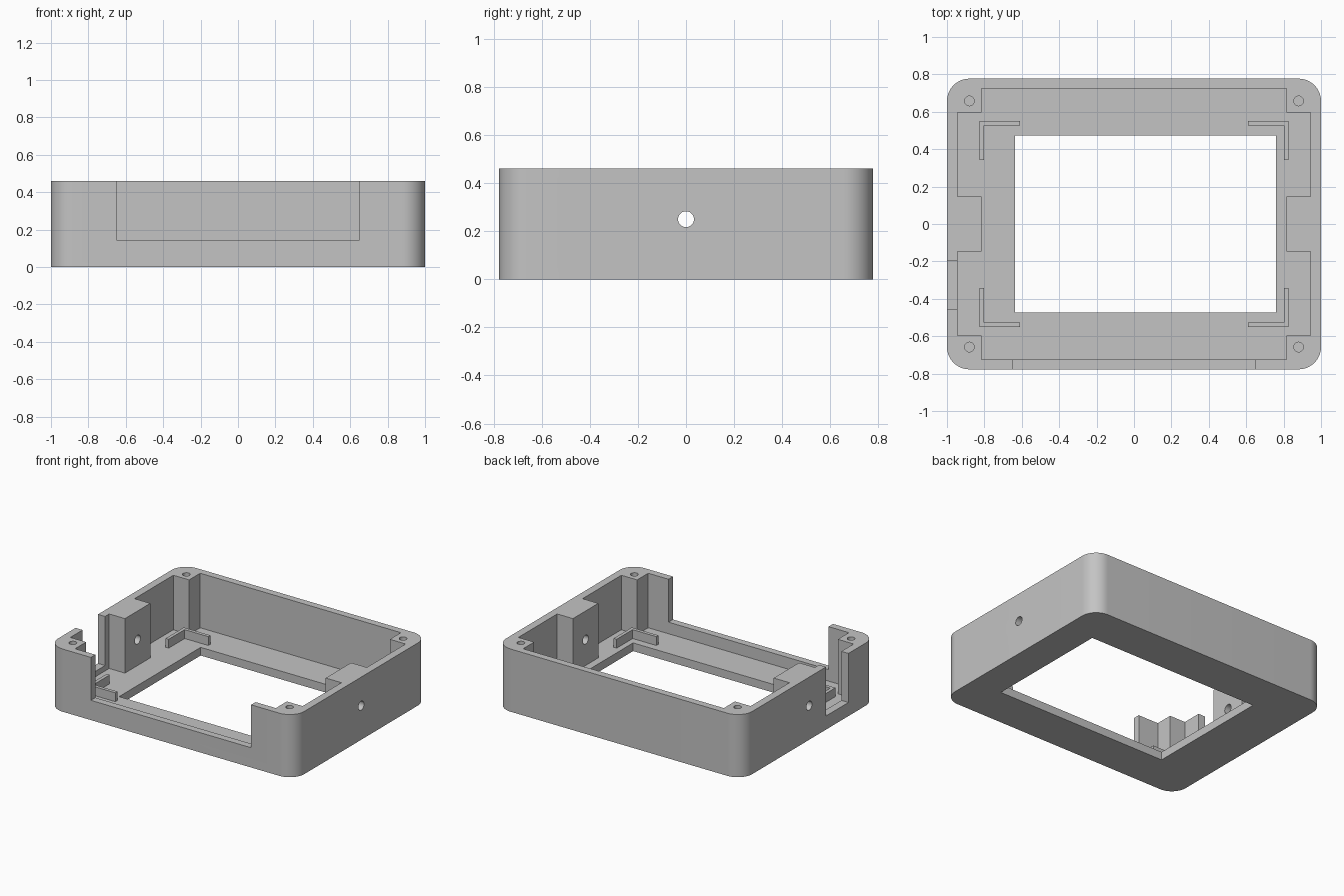
import bpy, bmesh, math
from mathutils import Matrix

if "Cube" in bpy.data.objects:
    bpy.data.objects.remove(bpy.data.objects["Cube"], do_unlink=True)

grey = bpy.data.materials.new("plain grey")
grey.use_nodes = True
grey.diffuse_color = (0.55, 0.55, 0.55, 1)
grey.node_tree.nodes["Principled BSDF"].inputs["Base Color"].default_value = (0.55, 0.55, 0.55, 1)

QUADRANTS = [(1, 1), (-1, 1), (-1, -1), (1, -1)]
HALF_X, HALF_Y, TOP, FLOOR = 1.0, 0.777, 0.46, 0.06


def finish(name, bm):
    bmesh.ops.recalc_face_normals(bm, faces=bm.faces)
    mesh = bpy.data.meshes.new(name)
    bm.to_mesh(mesh)
    bm.free()
    mesh.materials.append(grey)
    ob = bpy.data.objects.new(name, mesh)
    bpy.context.scene.collection.objects.link(ob)
    return ob


def prism(name, outline, z0, z1):
    """Extrude a flat outline from z0 to z1."""
    bm = bmesh.new()
    face = bm.faces.new([bm.verts.new((x, y, z0)) for x, y in outline])
    side = bmesh.ops.extrude_face_region(bm, geom=[face])
    verts = [g for g in side["geom"] if isinstance(g, bmesh.types.BMVert)]
    bmesh.ops.translate(bm, verts=verts, vec=(0, 0, z1 - z0))
    return finish(name, bm)


def box(name, x0, x1, y0, y1, z0, z1):
    return prism(name, [(x0, y0), (x1, y0), (x1, y1), (x0, y1)], z0, z1)


def cylinder(name, radius, depth, matrix):
    bm = bmesh.new()
    bmesh.ops.create_cone(bm, cap_ends=True, segments=32, radius1=radius,
                          radius2=radius, depth=depth, matrix=matrix)
    return finish(name, bm)


def mirrored(quarter):
    """Repeat a quarter outline (listed counter-clockwise) in all quadrants."""
    pts = []
    for sx, sy in QUADRANTS:
        part = [(x * sx, y * sy) for x, y in quarter]
        pts += part if sx * sy > 0 else part[::-1]
    return pts


# Outer body with rounded vertical corners
R = 0.12
corner = [(HALF_X - R + R * math.cos(a), HALF_Y - R + R * math.sin(a))
          for a in [math.pi / 2 * i / 16 for i in range(17)]]
body = prism("enclosure_body", mirrored(corner), 0, TOP)

# Cavity outline leaves four corner posts and two side blocks standing
pocket = [(0.815, 0.147), (0.943, 0.147), (0.943, 0.597), (0.815, 0.597), (0.815, 0.725)]
cutters = [
    prism("cavity_cutter", mirrored(pocket), FLOOR, 0.6),
    box("window_cutter", -0.635, 0.76, -0.472, 0.474, -0.1, 0.2),
    box("front_opening_cutter", -0.65, 0.65, -0.9, -0.7, 0.145, 0.6),
    box("side_opening_cutter", -1.1, -0.9, -0.455, -0.195, 0.1, 0.6),
    cylinder("side_hole_cutter", 0.033, 2.4,
             Matrix.Translation((0, 0, 0.25)) @ Matrix.Rotation(math.pi / 2, 4, "Y")),
]
# Blind screw holes in the posts
for sx, sy in QUADRANTS:
    cutters.append(cylinder("screw_hole_cutter", 0.026, 0.4,
                            Matrix.Translation((0.88 * sx, 0.658 * sy, 0.4))))

bpy.context.view_layer.objects.active = body
for cutter in cutters:
    cutter.hide_render = True
    mod = body.modifiers.new(cutter.name, "BOOLEAN")
    mod.operation = "DIFFERENCE"
    mod.solver = "EXACT"
    mod.object = cutter
    bpy.ops.object.modifier_apply(modifier=mod.name)
    bpy.data.objects.remove(cutter, do_unlink=True)

# Angled locating brackets around the window
arm = [(0.827, 0.552), (0.61, 0.552), (0.61, 0.527), (0.802, 0.527), (0.802, 0.342), (0.827, 0.342)]
for sx, sy in QUADRANTS:
    name = ("back" if sy > 0 else "front") + ("_left" if sx > 0 else "_right") + "_bracket"
    prism(name, [(x * sx, y * sy) for x, y in arm], FLOOR - 0.01, FLOOR + 0.065)

bpy.ops.object.select_all(action="DESELECT")
body.select_set(True)
bpy.ops.object.shade_smooth_by_angle(angle=math.radians(30))
